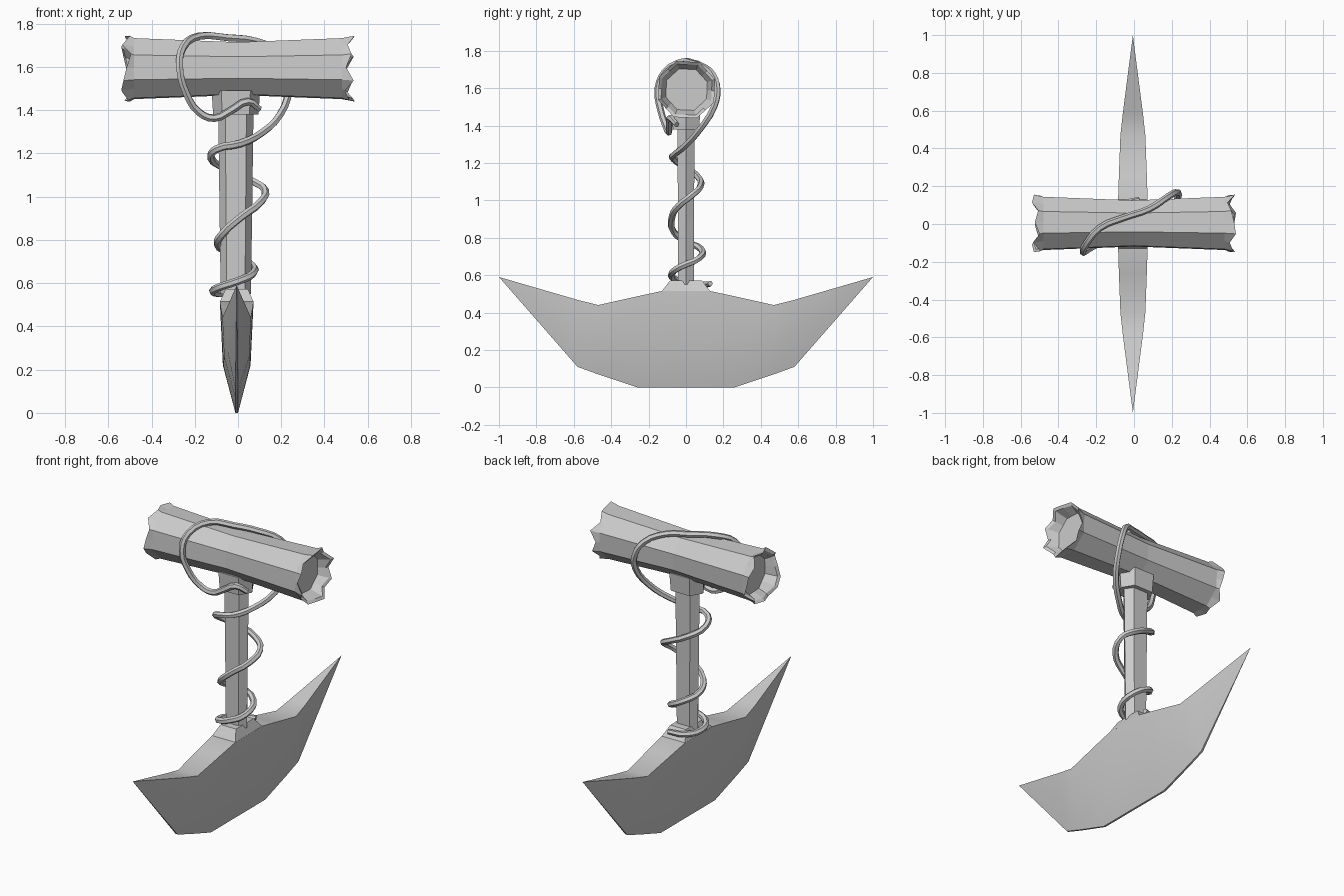
import bpy, bmesh, math
from mathutils import Vector

if "Cube" in bpy.data.objects:
    bpy.data.objects.remove(bpy.data.objects["Cube"])


def loft(name, rings, caps=True):
    """Skin a list of equal-length closed rings into a mesh object."""
    bm = bmesh.new()
    vs = [[bm.verts.new(p) for p in r] for r in rings]
    n = len(rings[0])
    for a, b in zip(vs, vs[1:]):
        for i in range(n):
            j = (i + 1) % n
            bm.faces.new((a[i], a[j], b[j], b[i]))
    if caps:
        bm.faces.new(vs[0][::-1])
        bm.faces.new(vs[-1])
    bmesh.ops.remove_doubles(bm, verts=bm.verts, dist=0.0005)
    bmesh.ops.dissolve_degenerate(bm, edges=bm.edges, dist=0.0005)
    bmesh.ops.recalc_face_normals(bm, faces=bm.faces)
    me = bpy.data.meshes.new(name)
    bm.to_mesh(me)
    bm.free()
    ob = bpy.data.objects.new(name, me)
    bpy.context.collection.objects.link(ob)
    return ob


def smooth(ob, angle):
    bpy.ops.object.select_all(action='DESELECT')
    ob.select_set(True)
    bpy.context.view_layer.objects.active = ob
    bpy.ops.object.shade_smooth_by_angle(angle=math.radians(angle))


# Crescent blade: stations of y, bottom z, shoulder z, top z, half width at shoulder, half width at top
half = [(1.0, .59, .59, .59, 0, 0),
        (.58, .11, .30, .468, .045, .054),
        (.47, .07, .26, .44, .058, .066),
        (.26, .0, .22, .487, .062, .074),
        (.13, .0, .22, .515, .064, .078)]
stations = [(-s[0], *s[1:]) for s in half] + half[::-1]
rings = []
for y, zb, zm, zt, wm, wt in stations:
    e = .006 if wm else 0
    rings.append([(x - .006, y, z) for x, z in
                  ((-e, zb), (e, zb), (wm, zm), (wt, zt), (-wt, zt), (-wm, zm))])
blade = loft("blade", rings)
smooth(blade, 30)


def box_ring(hx, hy, z):
    return [(-hx - .006, -hy, z), (hx - .006, -hy, z), (hx - .006, hy, z), (-hx - .006, hy, z)]


# Raised socket on top of the blade
loft("blade_socket", [box_ring(.078, .13, .513), box_ring(.052, .085, .572)])


def hex_ring(hx, hy, z):
    return [(-.01 + x * hx, y * hy, z) for x, y in
            ((-1, 0), (-.6, -1), (.6, -1), (1, 0), (.6, 1), (-.6, 1))]


# Six-sided shaft and the collar beneath the crossbar
loft("shaft", [hex_ring(.07, .042, .55), hex_ring(.075, .043, .9), hex_ring(.082, .046, 1.42)])
loft("collar", [hex_ring(.105, .07, 1.38), hex_ring(.112, .078, 1.49)])


def log_ring(x, r, jag=None, side=1):
    pts = []
    for i in range(16):
        a = math.radians(22.5 * i + 20)
        rr = r * (1 if i % 2 == 0 else math.cos(math.pi / 8))
        dx = jag[(i + 3 * (side < 0)) % 8] if jag else 0
        pts.append((x + side * dx, .003 + rr * math.cos(a), 1.592 + rr * math.sin(a)))
    return pts


# Octagonal log crossbar, waisted in the middle, with hollow ragged ends
jag = [.04, .0, .02, .035, .045, .012, .03, .005]
right = [log_ring(.48, .15), log_ring(.495, .162, jag),
         log_ring(.485, .145, jag), log_ring(.455, .118)]
left = [log_ring(-.455, .118), log_ring(-.485, .145, jag, -1),
        log_ring(-.495, .162, jag, -1), log_ring(-.48, .15)]
loft("crossbar", left + [log_ring(0, .13)] + right)

# Vine spiralling up the shaft and looping over the crossbar
path = [(.03, .13, .555), (-.06, .10, .55), (-.115, .02, .56), (-.09, -.06, .58),
        (0, -.075, .61), (.07, -.03, .645), (.055, .07, .69), (-.04, .08, .74),
        (-.095, 0, .78), (-.07, -.065, .83), (.02, -.075, .91), (.10, -.04, .97),
        (.125, .035, 1.03), (.07, .075, 1.07), (-.06, .06, 1.13), (-.125, -.01, 1.18),
        (-.10, -.065, 1.22), (.01, -.062, 1.245), (.11, 0, 1.295), (.195, .075, 1.38),
        (.235, .15, 1.50), (.225, .168, 1.59), (.18, .145, 1.67), (.08, .08, 1.72),
        (-.05, .035, 1.735), (-.18, -.02, 1.742), (-.255, -.11, 1.69), (-.27, -.15, 1.60),
        (-.24, -.135, 1.48), (-.18, -.105, 1.39), (-.11, -.092, 1.363),
        (-.03, -.09, 1.40), (.045, -.085, 1.44), (.1, -.05, 1.405)]
cu = bpy.data.curves.new("vine", 'CURVE')
cu.dimensions = '3D'
cu.bevel_depth = .018
cu.bevel_resolution = 1
cu.resolution_u = 3
cu.use_fill_caps = True
sp = cu.splines.new('BEZIER')
sp.bezier_points.add(len(path) - 1)
for bp, p in zip(sp.bezier_points, path):
    bp.co = Vector(p)
    bp.handle_left_type = bp.handle_right_type = 'AUTO'
sp.bezier_points[0].radius = .8
sp.bezier_points[-1].radius = .8
vine = bpy.data.objects.new("vine", cu)
bpy.context.collection.objects.link(vine)
bpy.ops.object.select_all(action='DESELECT')
vine.select_set(True)
bpy.context.view_layer.objects.active = vine
bpy.ops.object.convert(target='MESH')
smooth(bpy.context.view_layer.objects.active, 50)
